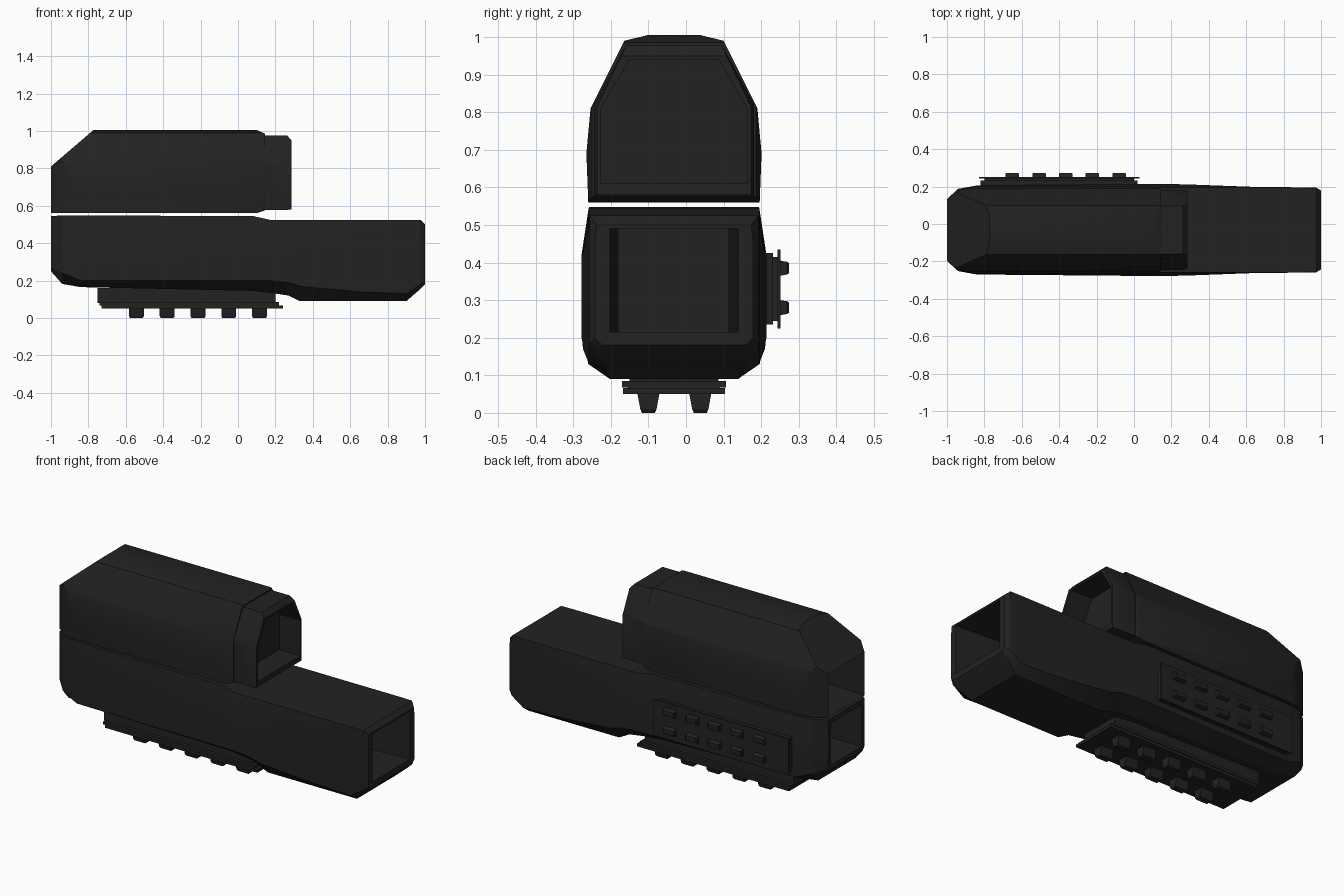
import bpy, bmesh, math
from mathutils import Vector

if "Cube" in bpy.data.objects:
    bpy.data.objects.remove(bpy.data.objects["Cube"])

mat = bpy.data.materials.new("matte black")
mat.diffuse_color = (0.016, 0.016, 0.016, 1)
mat.use_nodes = True
mat.node_tree.nodes["Principled BSDF"].inputs["Base Color"].default_value = mat.diffuse_color
CY = -0.032  # centre plane of the shells


def finish(bm, name, angle=28):
    bmesh.ops.recalc_face_normals(bm, faces=bm.faces)
    me = bpy.data.meshes.new(name)
    bm.to_mesh(me)
    bm.free()
    me.shade_smooth()
    me.set_sharp_from_angle(angle=math.radians(angle))
    me.materials.append(mat)
    ob = bpy.data.objects.new(name, me)
    bpy.context.collection.objects.link(ob)
    return ob


def loft(bm, rings):
    """Skin a list of equal-length point rings and cap both ends."""
    vs = [[bm.verts.new(p) for p in r] for r in rings]
    n = len(vs[0])
    for a, b in zip(vs, vs[1:]):
        for i in range(n):
            j = (i + 1) % n
            bm.faces.new((a[i], a[j], b[j], b[i]))
    bm.faces.new(vs[0])
    bm.faces.new(vs[-1])


def ring(x, half):
    """Closed ring at x from (half width, z) points, mirrored about CY."""
    return [(x, CY + w, z) for w, z in half] + [(x, CY - w, z) for w, z in reversed(half)]


def cut(bm, point, normal):
    r = bmesh.ops.bisect_plane(bm, geom=bm.verts[:] + bm.edges[:] + bm.faces[:], dist=1e-5,
                               plane_co=point, plane_no=Vector(normal).normalized(), clear_outer=True)
    edges = [e for e in r["geom_cut"] if isinstance(e, bmesh.types.BMEdge)]
    bmesh.ops.holes_fill(bm, edges=edges, sides=0)


# Upper shell: extruded section with chamfered ends and a rear recess
section = [(.228, .56), (.233, .69), (.222, .81), (.132, .99), (.07, 1.005)]
bm = bmesh.new()
loft(bm, [ring(-1, section), ring(.145, section)])
cut(bm, (-1, 0, .81), (-.18, 0, .21))
cut(bm, (.145, 0, .985), (.02, 0, .045))
cut(bm, (.145, 0, .575), (.015, 0, -.045))
for s in (1, -1):
    cut(bm, (-1, CY + s * .165, .6), (-.045, s * .06, 0))
    cut(bm, (-.94, CY + s * .21, .6), (-.025, s * .09, 0))
    cut(bm, (.145, CY + s * .218, .6), (.02, s * .045, 0))
bmesh.ops.recalc_face_normals(bm, faces=bm.faces)
rear = max((f for f in bm.faces if f.normal.x < -.99), key=lambda f: f.calc_area())
bmesh.ops.inset_individual(bm, faces=[rear], thickness=.03)
bmesh.ops.translate(bm, verts=rear.verts[:], vec=(.25, 0, 0))
finish(bm, "upper_shell")

# Hollow collar on the front of the upper shell
bm = bmesh.new()
outer = [(.213, .578), (.213, .82), (.128, .977)]
rim = [(.205, .58), (.205, .815), (.14, .95)]
mouth = [(.195, .61), (.195, .81), (.118, .94)]
loft(bm, [ring(.13, outer), ring(.262, outer), ring(.285, rim), ring(.285, mouth), ring(.15, mouth)])
finish(bm, "upper_collar")

# Lower shell: loft that runs out of the rear recess, along the body, into the front opening
# x, half widths (top, middle, bottom), heights (top, upper side, lower side, bottom)
stations = [
    (-.75, .14, .14, .14, .515, .42, .3, .275),
    (-1, .14, .14, .14, .515, .42, .3, .275),
    (-1, .165, .165, .15, .545, .42, .27, .25),
    (-.94, .21, .22, .17, .548, .42, .24, .182),
    (-.84, .225, .238, .16, .548, .42, .2, .165),
    (.08, .227, .246, .16, .545, .42, .2, .145),
    (.17, .227, .246, .16, .525, .42, .2, .135),
    (.27, .227, .244, .16, .525, .42, .19, .12),
    (.33, .227, .242, .17, .525, .42, .17, .09),
    (.65, .226, .23, .17, .525, .48, .14, .09),
    (.9, .226, .228, .17, .525, .48, .13, .09),
    (.975, .224, .226, .2, .525, .48, .18, .155),
    (1, .205, .21, .19, .5, .46, .2, .18),
    (1, .17, .17, .17, .49, .42, .25, .215),
    (.65, .147, .147, .147, .49, .42, .25, .215),
]
bm = bmesh.new()
loft(bm, [ring(x, [(wb, zb), (wm, zl), (wm, zh), (wt, zt)])
          for x, wt, wm, wb, zt, zh, zl, zb in stations])
finish(bm, "lower_shell")


def box(bm, lo, hi):
    x0, y0, z0 = lo
    x1, y1, z1 = hi
    loft(bm, [[(x0, y0, z), (x1, y0, z), (x1, y1, z), (x0, y1, z)] for z in (z0, z1)])


def stud(bm, centre, out, across, half, height, taper):
    """Tapered rounded block standing on a rail, pointing along out."""
    c, out, across, along = Vector(centre), Vector(out), Vector(across), Vector((1, 0, 0))
    rings = []
    for h, k in ((-.005, 1), (height * .8, taper), (height, taper * .8)):
        a, b = half[0] * (1 if h < height else .85), half[1] * k
        rings.append([c + out * h + along * a * i + across * b * j
                      for i, j in ((-1, -1), (1, -1), (1, 1), (-1, 1))])
    loft(bm, rings)


# Bottom rail: stepped base, plate and two rows of studs
bm = bmesh.new()
box(bm, (-.75, -.15, .08), (.2, .086, .16))
box(bm, (-.74, -.17, .068), (.22, .106, .085))
box(bm, (-.73, -.168, .05), (.24, .104, .066))
box(bm, (-.72, -.155, .06), (.22, .09, .075))
finish(bm, "bottom_rail")
bm = bmesh.new()
for i in range(5):
    for y in (-.1, .038):
        stud(bm, (-.543 + i * .1645, y, .05), (0, 0, -1), (0, 1, 0), (.04, .03), .05, .72)
finish(bm, "bottom_rail_studs")

# Side rail on the back of the lower shell
bm = bmesh.new()
box(bm, (-.82, .18, .235), (.02, .232, .425))
box(bm, (-.80, .2, .245), (0, .245, .415))
box(bm, (-.83, .243, .225), (.03, .251, .435))
finish(bm, "side_rail")
bm = bmesh.new()
for i in range(5):
    for z in (.28, .385):
        stud(bm, (-.65 + i * .1425, .25, z), (0, 1, 0), (0, 0, 1), (.036, .021), .024, .8)
finish(bm, "side_rail_studs")
